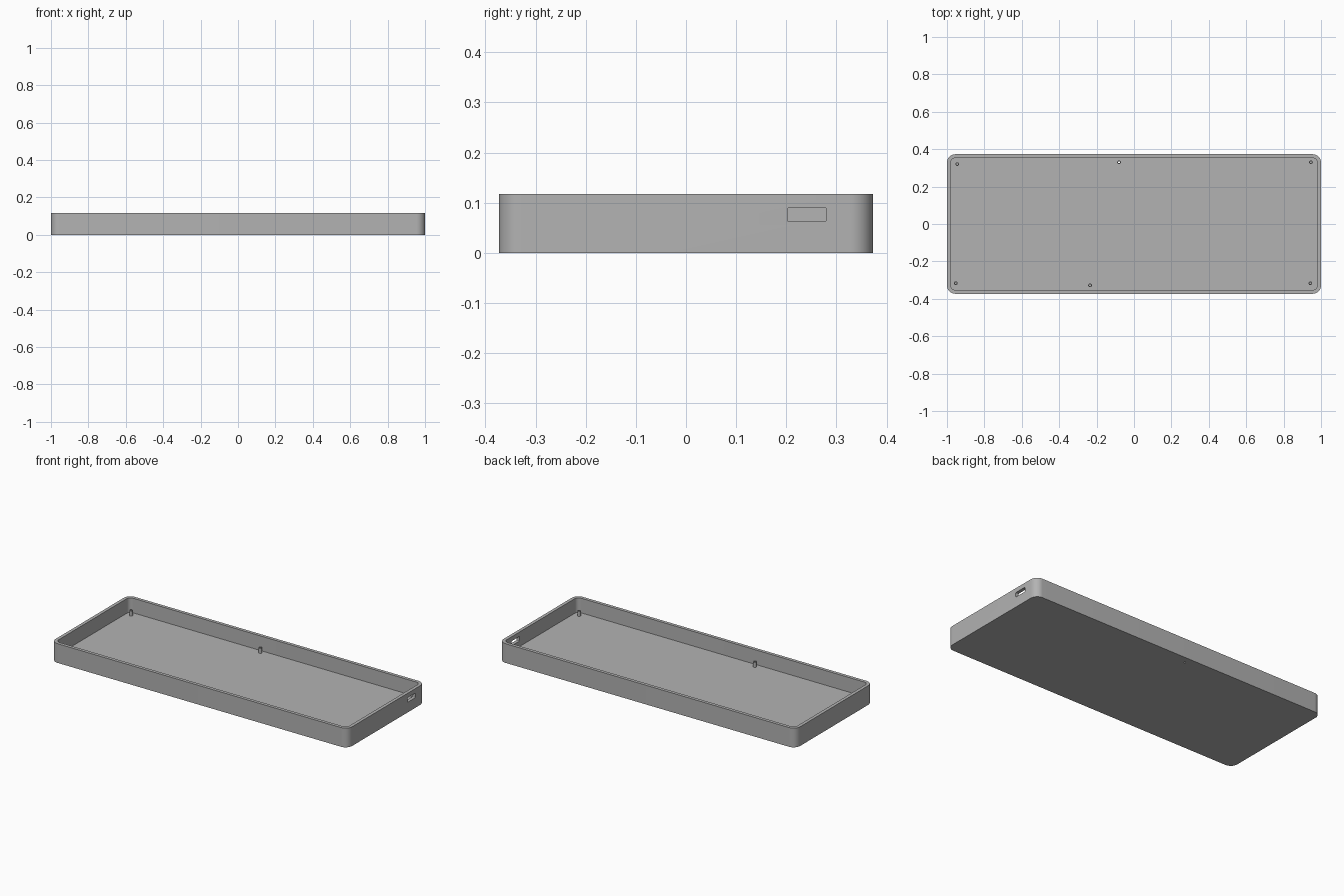
import bpy, bmesh, math

cube = bpy.data.objects.get("Cube")
if cube:
    bpy.data.objects.remove(cube, do_unlink=True)

grey = bpy.data.materials.new("plain_grey")
grey.use_nodes = True
COLOR = (0.45, 0.45, 0.45, 1)
grey.diffuse_color = COLOR
grey.node_tree.nodes["Principled BSDF"].inputs["Base Color"].default_value = COLOR

HX, HY, HEIGHT = 1.0, 0.373, 0.117
WALL, FLOOR, RADIUS = 0.02, 0.028, 0.045


def rounded_outline(hx, hy, r, steps=12):
    """Counter-clockwise rounded rectangle."""
    pts = []
    for k, (sx, sy) in enumerate([(1, 1), (-1, 1), (-1, -1), (1, -1)]):
        for i in range(steps + 1):
            a = math.pi / 2 * (k + i / steps)
            pts.append((sx * (hx - r) + r * math.cos(a),
                        sy * (hy - r) + r * math.sin(a)))
    return pts


def finish(name, bm):
    bmesh.ops.recalc_face_normals(bm, faces=bm.faces)
    mesh = bpy.data.meshes.new(name)
    bm.to_mesh(mesh)
    bm.free()
    mesh.materials.append(grey)
    obj = bpy.data.objects.new(name, mesh)
    bpy.context.collection.objects.link(obj)
    return obj


def lathe_rings(name, rings, caps=True):
    """Skin a stack of (outline, z) rings."""
    bm = bmesh.new()
    loops = [[bm.verts.new((x, y, z)) for x, y in pts] for pts, z in rings]
    n = len(loops[0])
    pairs = list(zip(loops, loops[1:])) if caps else list(zip(loops, loops[1:] + loops[:1]))
    for a, b in pairs:
        for i in range(n):
            j = (i + 1) % n
            bm.faces.new((a[i], a[j], b[j], b[i]))
    if caps:
        bm.faces.new(loops[0])
        bm.faces.new(loops[-1])
    return finish(name, bm)


def circle(x, y, r, n=24):
    return [(x + r * math.cos(math.tau * i / n), y + r * math.sin(math.tau * i / n))
            for i in range(n)]


def cut(target, cutter):
    mod = target.modifiers.new(cutter.name, "BOOLEAN")
    mod.operation = "DIFFERENCE"
    mod.solver = "EXACT"
    mod.object = cutter
    cutter.hide_render = True
    cutter.hide_set(True)


def smooth(obj):
    bpy.ops.object.select_all(action="DESELECT")
    obj.select_set(True)
    bpy.context.view_layer.objects.active = obj
    bpy.ops.object.shade_smooth_by_angle(angle=math.radians(30))


# Open tray: outer shell, rim, inner walls and floor
outer = rounded_outline(HX, HY, RADIUS)
inner = rounded_outline(HX - WALL, HY - WALL, RADIUS - WALL)
tray = lathe_rings("tray", [(outer, 0), (outer, HEIGHT), (inner, HEIGHT), (inner, FLOOR)])

# Port slot through the side wall
slot = lathe_rings("port_cutter", [(rounded_outline(0.039, 0.014, 0.004, 4), -0.05),
                                   (rounded_outline(0.039, 0.014, 0.004, 4), 0.05)])
slot.rotation_euler = (math.pi / 2, 0, math.pi / 2)
slot.location = (HX, 0.241, 0.076)
cut(tray, slot)

# Hollow screw posts; the rear middle one is drilled right through the floor
POSTS = [(-0.945, 0.32), (0.946, 0.33), (-0.953, -0.317),
         (0.943, -0.317), (-0.235, -0.328), (-0.08, 0.33)]
POST_R, HOLE_R, POST_TOP = 0.01, 0.005, FLOOR + 0.03
for i, (x, y) in enumerate(POSTS):
    wide, bore = circle(x, y, POST_R), circle(x, y, HOLE_R)
    post = lathe_rings(f"screw_post_{i + 1}",
                       [(wide, FLOOR), (wide, POST_TOP), (bore, POST_TOP), (bore, FLOOR)],
                       caps=False)
    smooth(post)
drill = lathe_rings("drill_cutter", [(circle(*POSTS[-1], HOLE_R), -0.02),
                                     (circle(*POSTS[-1], HOLE_R), FLOOR + 0.01)])
cut(tray, drill)
smooth(tray)
